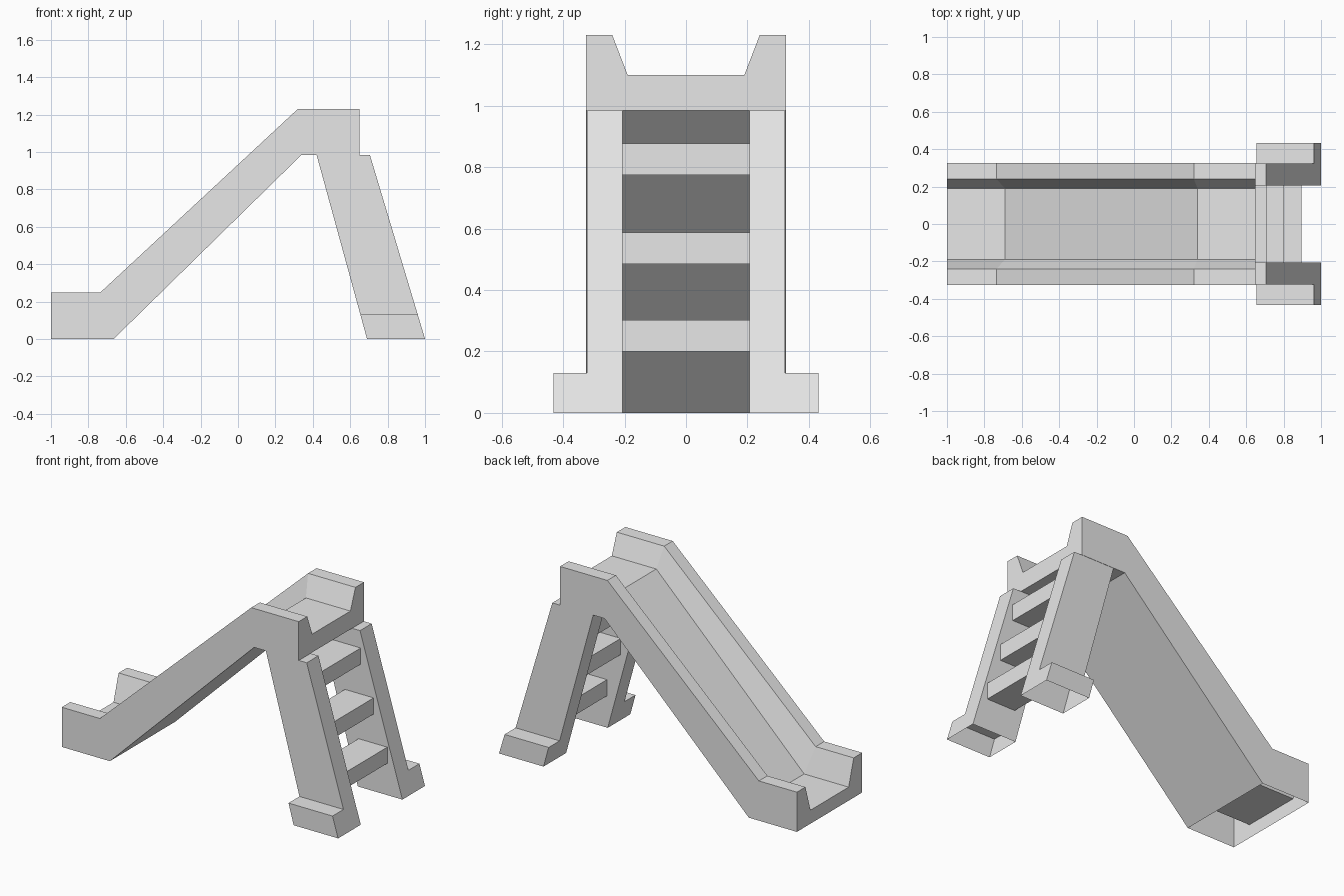
import bpy
import bmesh

cube = bpy.data.objects.get("Cube")
if cube:
    bpy.data.objects.remove(cube, do_unlink=True)

GREY = (0.8, 0.8, 0.8, 1.0)
grey = bpy.data.materials.new("plain_grey")
grey.use_nodes = True
grey.diffuse_color = GREY
grey.node_tree.nodes["Principled BSDF"].inputs["Base Color"].default_value = GREY


def loft(name, rings):
    """Join matching rings of points, cap the ends, leave the ground side open."""
    bm = bmesh.new()
    loops = [[bm.verts.new(p) for p in ring] for ring in rings]
    n = len(loops[0])
    for a, b in zip(loops, loops[1:]):
        for i in range(n):
            j = (i + 1) % n
            bm.faces.new((a[i], a[j], b[j], b[i]))
    bm.faces.new(loops[0])
    bm.faces.new(loops[-1])
    bmesh.ops.remove_doubles(bm, verts=bm.verts[:], dist=0.0005)
    bmesh.ops.recalc_face_normals(bm, faces=bm.faces[:])
    ground = [f for f in bm.faces if all(v.co.z < 0.001 for v in f.verts)]
    bmesh.ops.delete(bm, geom=ground, context='FACES')
    mesh = bpy.data.meshes.new(name)
    bm.to_mesh(mesh)
    bm.free()
    mesh.materials.append(grey)
    obj = bpy.data.objects.new(name, mesh)
    bpy.context.collection.objects.link(obj)
    return obj


# Chute: a U-shaped section whose underside, floor and rails each follow a path
under = [(-1, 0), (-0.665, 0), (0.34, 0.985), (0.65, 0.985)]
floor = [(-1, 0.085), (-0.69, 0.085), (0.34, 1.10), (0.65, 1.10)]
rail = [(-1, 0.25), (-0.735, 0.25), (0.32, 1.23), (0.65, 1.23)]
half = [(0.325, under), (0.325, rail), (0.24, rail), (0.19, floor)]
section = half + [(-y, path) for y, path in reversed(half)]
loft("slide_chute", [[(path[k][0], y, path[k][1]) for y, path in section]
                     for k in range(4)])


# Ladder legs: leaning posts with a foot that widens outwards
def leg_ring(z, outer, side):
    t = z / 0.985
    back, front = 0.69 - 0.27 * t, 1.0 - 0.295 * t
    inner = 0.207
    return [(back, side * inner, z), (front, side * inner, z),
            (front, side * outer, z), (back, side * outer, z)]


for label, side in (("left", 1), ("right", -1)):
    steps = [(0, 0.432), (0.13, 0.432), (0.13, 0.323), (0.985, 0.323)]
    loft(label + "_ladder_leg", [leg_ring(z, y, side) for z, y in steps])

# Ladder steps between the legs
for i, (front, z) in enumerate([(0.895, 0.20), (0.80, 0.485), (0.71, 0.775)]):
    back, top = front - 0.2, z + 0.102
    loft(f"ladder_step_{i + 1}",
         [[(back, y, z), (front, y, z), (front, y, top), (back, y, top)]
          for y in (-0.207, 0.207)])
